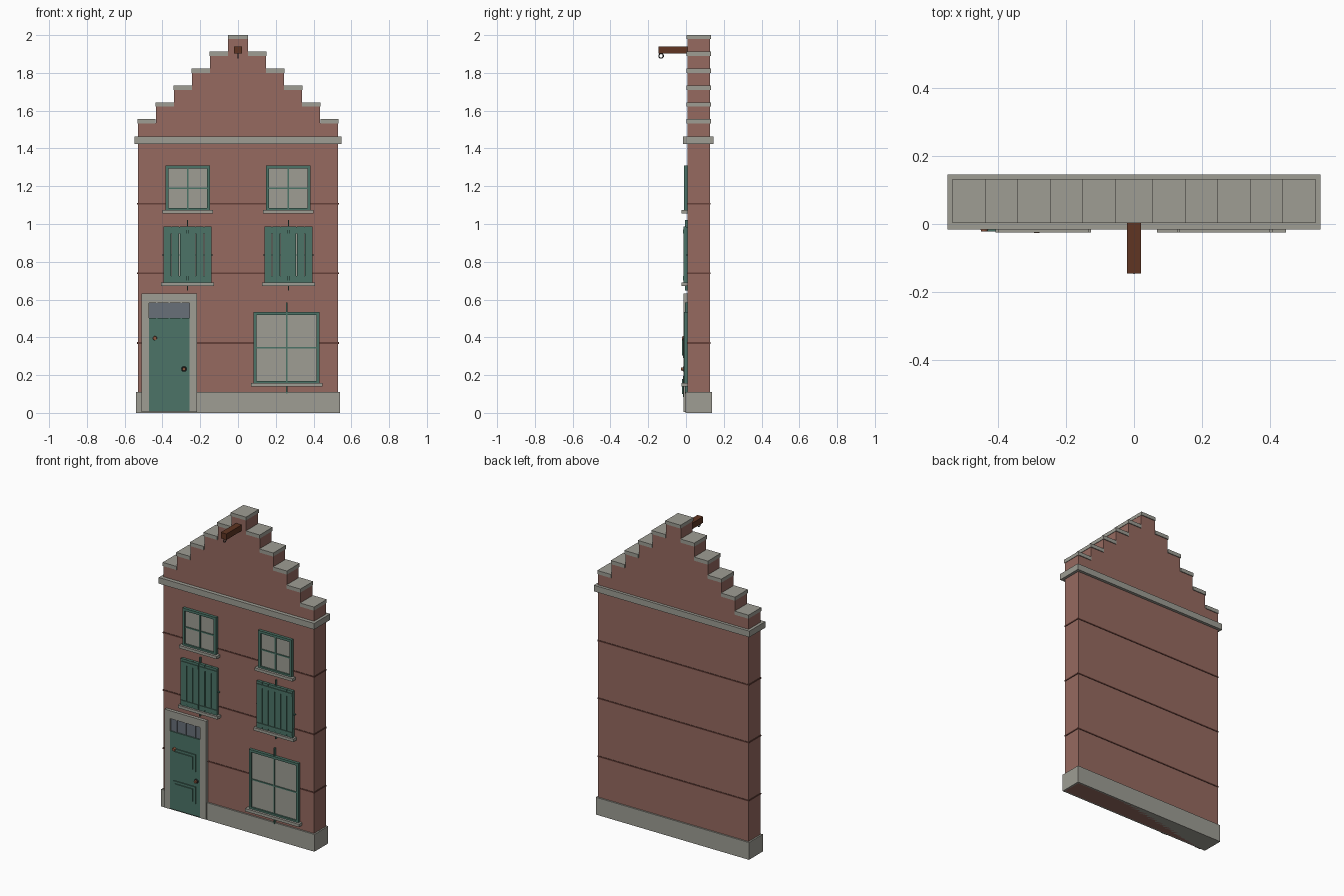
import bpy, bmesh, math
from mathutils import Matrix

if "Cube" in bpy.data.objects:
    bpy.data.objects.remove(bpy.data.objects["Cube"])


def material(name, r, g, b):
    m = bpy.data.materials.new(name)
    m.diffuse_color = (r, g, b, 1)
    m.use_nodes = True
    m.node_tree.nodes["Principled BSDF"].inputs["Base Color"].default_value = m.diffuse_color
    return m


BRICK = material("brick", 0.305, 0.144, 0.117)
DARK_BRICK = material("dark brick", 0.13, 0.05, 0.04)
STONE = material("stone", 0.342, 0.337, 0.296)
GREEN = material("green paint", 0.072, 0.174, 0.136)
GLASS = material("transom glass", 0.14, 0.16, 0.19)
WOOD = material("beam wood", 0.115, 0.036, 0.016)
COPPER = material("copper", 0.28, 0.10, 0.05)
IRON = material("iron", 0.03, 0.03, 0.03)


def make(name, bm, mat):
    bmesh.ops.recalc_face_normals(bm, faces=bm.faces)
    mesh = bpy.data.meshes.new(name)
    bm.to_mesh(mesh)
    bm.free()
    mesh.materials.append(mat)
    ob = bpy.data.objects.new(name, mesh)
    bpy.context.collection.objects.link(ob)
    return ob


def boxes(name, mat, *items):
    """One object from boxes given as (x0, x1, y0, y1, z0, z1)."""
    bm = bmesh.new()
    for x0, x1, y0, y1, z0, z1 in items:
        mid = ((x0 + x1) / 2, (y0 + y1) / 2, (z0 + z1) / 2)
        size = Matrix.Diagonal((x1 - x0, y1 - y0, z1 - z0, 1))
        bmesh.ops.create_cube(bm, size=1, matrix=Matrix.Translation(mid) @ size)
    return make(name, bm, mat)


FRONT, BACK = 0.008, 0.127

# Wall with stepped gable: mirrored outline, extruded in depth
steps = [(0.53 - 0.0955 * i, 1.535 + 0.0893 * i) for i in range(6)]
right = [(0.53, 0.0)]
for i, (x, z) in enumerate(steps):
    right.append((x, z))
    if i < 5:
        right.append((steps[i + 1][0], z))
outline = right + [(-x, z) for x, z in reversed(right)]
bm = bmesh.new()
face = bm.faces.new([bm.verts.new((x, FRONT, z)) for x, z in outline])
ext = bmesh.ops.extrude_face_region(bm, geom=[face])
bmesh.ops.translate(bm, vec=(0, BACK - FRONT, 0),
                    verts=[v for v in ext["geom"] if isinstance(v, bmesh.types.BMVert)])
make("gable_wall", bm, BRICK)

# Stone caps on the gable steps
caps = []
for i, (x, z) in enumerate(steps):
    if i == 5:
        caps.append((-0.054, 0.054, 0.003, 0.132, z - 0.003, 2.0))
    else:
        for s in (-1, 1):
            a, b = sorted((s * (x + 0.003), s * (steps[i + 1][0] + 0.001)))
            caps.append((a, b, 0.003, 0.132, z - 0.003, z + 0.02))
boxes("gable_caps", STONE, *caps)

# Plinth, cornice and thin floor bands
boxes("plinth", STONE, (-0.54, 0.54, -0.002, 0.137, 0, 0.11))
boxes("cornice", STONE, (-0.548, 0.548, -0.016, 0.145, 1.423, 1.462))
for z in (0.37, 0.74, 1.107):
    boxes("floor_band", DARK_BRICK, (-0.534, 0.534, FRONT - 0.003, BACK + 0.003, z - 0.004, z + 0.004))


def frame(name, mat, x0, x1, z0, z1, w, y0):
    boxes(name, mat,
          (x0, x0 + w, y0, FRONT + 0.01, z0, z1), (x1 - w, x1, y0, FRONT + 0.01, z0, z1),
          (x0 + w, x1 - w, y0, FRONT + 0.01, z1 - w, z1),
          (x0 + w, x1 - w, y0, FRONT + 0.01, z0, z0 + w))


def window(x0, x1, z0, z1, over_x=0.0, over_z=0.0, bar=0.004):
    """Framed pane with crossing glazing bars and a stone sill."""
    cx, cz = (x0 + x1) / 2, (z0 + z1) / 2
    frame("window_frame", GREEN, x0, x1, z0, z1, 0.016, -0.010)
    boxes("window_pane", STONE, (x0 + 0.01, x1 - 0.01, 0.0, FRONT + 0.01, z0 + 0.01, z1 - 0.01))
    boxes("glazing_bars", GREEN,
          (cx - bar, cx + bar, -0.006, 0.01, z0 - over_z, z1 + over_z),
          (x0 - over_x, x1 + over_x, -0.005, 0.01, cz - bar, cz + bar))
    boxes("window_sill", STONE, (x0 - 0.015, x1 + 0.015, -0.025, FRONT + 0.01, z0 - 0.013, z0 + 0.005))


# Upper windows, shuttered middle windows
for s in (-1, 1):
    a, b = sorted((s * 0.148, s * 0.385))
    window(a, b, 1.068, 1.31)
    a, b = sorted((s * 0.137, s * 0.397))
    window(a + 0.005, b - 0.005, 0.685, 0.985, 0.01, 0.037, 0.003)
    n, w = 6, (b - a) / 6
    boxes("shutter_planks", GREEN,
          *[(a + i * w + 0.002, a + (i + 1) * w - 0.002, -0.013, 0.0, 0.69, 0.987) for i in range(n)])
    mid = (a + b) / 2
    boxes("shutter_battens", GREEN,
          *[(p, q, -0.017, -0.012, z, z + 0.022)
            for p, q in ((a + 0.004, mid - 0.003), (mid + 0.003, b - 0.004))
            for z in (0.702, 0.95)])

# Large ground floor window
window(0.083, 0.432, 0.153, 0.535, 0.0, 0.05)

# Door surround, leaf with raised panels, and transom light
boxes("door_surround", STONE,
      (-0.51, -0.472, -0.012, 0.02, 0.005, 0.632), (-0.258, -0.217, -0.012, 0.02, 0.005, 0.632),
      (-0.472, -0.258, -0.012, 0.02, 0.582, 0.632))
boxes("door_leaf", GREEN, (-0.472, -0.258, -0.010, 0.02, 0.008, 0.502))
for z in (0.085, 0.29):
    boxes("door_panel", GREEN, (-0.445, -0.29, -0.016, -0.008, z, z + 0.11))
    boxes("door_panel_field", GREEN, (-0.43, -0.305, -0.022, -0.014, z + 0.015, z + 0.095))
boxes("transom_glass", GLASS, (-0.472, -0.258, -0.002, 0.02, 0.502, 0.582))
boxes("transom_bars", GLASS,
      *[(x - 0.004, x + 0.004, -0.007, 0.0, 0.502, 0.582) for x in (-0.43, -0.365, -0.30)])


def knob(name, mat, x, z, r, y0):
    bm = bmesh.new()
    m = Matrix.Translation((x, (y0 - 0.008) / 2, z)) @ Matrix.Rotation(math.pi / 2, 4, "X")
    bmesh.ops.create_cone(bm, cap_ends=True, segments=16, radius1=r, radius2=r * 0.8,
                          depth=-0.008 - y0, matrix=m)
    make(name, bm, mat)


knob("door_bell", COPPER, -0.44, 0.395, 0.012, -0.022)
knob("door_knob_plate", IRON, -0.286, 0.232, 0.015, -0.016)
knob("door_knob", COPPER, -0.286, 0.232, 0.010, -0.026)

# Hoisting beam with iron ring
boxes("hoist_beam", WOOD, (-0.02, 0.02, -0.145, 0.02, 1.902, 1.94))
bpy.ops.mesh.primitive_torus_add(major_radius=0.012, minor_radius=0.003, major_segments=20,
                                 minor_segments=8, location=(0, -0.132, 1.89),
                                 rotation=(0, math.pi / 2, 0))
ring = bpy.context.object
ring.name = "hoist_ring"
ring.data.materials.append(IRON)
bpy.ops.object.shade_smooth_by_angle()
